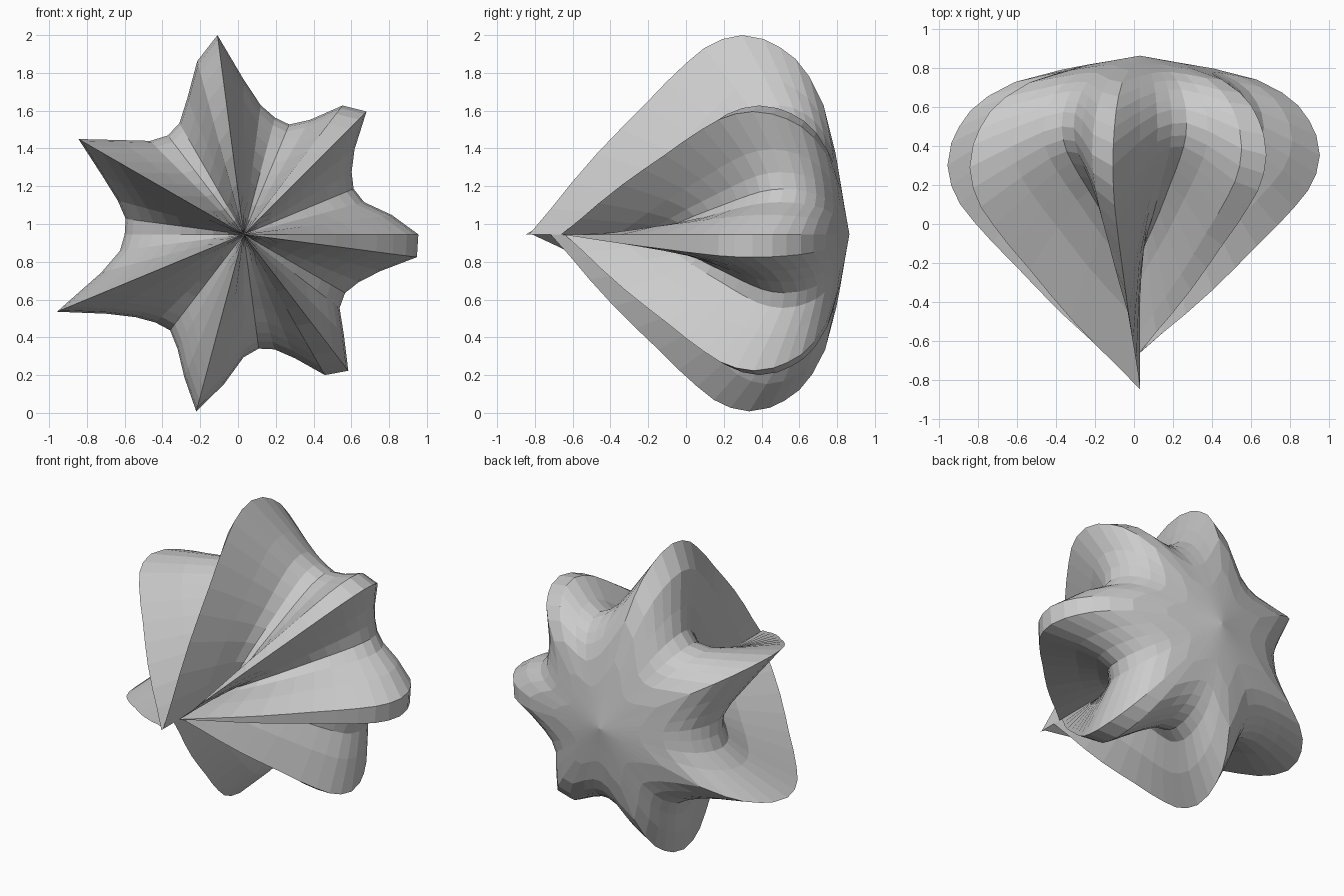
import bpy
import bmesh
from math import cos, sin, tau
from mathutils import Vector

# Remove the default object only
default_object = bpy.data.objects.get("Cube")
if default_object:
    bpy.data.objects.remove(default_object, do_unlink=True)

# Plain grey material
grey = bpy.data.materials.new("plain_grey")
grey.use_nodes = True
grey.diffuse_color = (0.6, 0.6, 0.6, 1)
grey.node_tree.nodes["Principled BSDF"].inputs["Base Color"].default_value = grey.diffuse_color

# Seven-pointed star outline: radius at even angle steps, counter-clockwise from +x
star_radii = [
    .925, .79, .66, .63, .66, .74,
    .92, .86, .7, .63, .64, .69, .82,
    1.064, .95, .78, .68, .66, .7, .82,
    1.01, .81, .69, .63, .63, .66, .78,
    1.07, .84, .72, .66, .64, .7, .82,
    .97, .8, .65, .61, .63, .71,
    .86, .91, .75, .64, .62, .66, .75, .925,
]

# Forward stretch of each of the seven fins, in the same order
fin_stretch = [1.025, 1.03, .985, 1.06, .97, 1.015, 1.03]

# Fin profile: (distance forward from the back apex, distance from the axis)
fin_profile = [
    (.035, .2), (.07, .41), (.13, .65), (.2, .79), (.27, .88), (.35, .94),
    (.43, .98), (.54, 1), (.64, .98), (.73, .935), (.82, .86), (.92, .765),
    (1.03, .65), (1.15, .53), (1.27, .405), (1.4, .255), (1.5, .13), (1.61, 0),
]

back_apex = Vector((.03, .865, .945))


def stretch_at(turn):
    """Blend the stretch between neighbouring fins."""
    fins = len(fin_stretch)
    position = turn * fins
    lower = int(position)
    blend = position - lower
    return (fin_stretch[lower % fins] * (1 - blend)
            + fin_stretch[(lower + 1) % fins] * blend)


def add_fin_curve(bm, turn, size):
    """One profile curve, scaled about the back apex; each ends at its own front tip."""
    outward = Vector((cos(tau * turn), 0, sin(tau * turn)))
    forward = Vector((0, -stretch_at(turn), 0))
    return [bm.verts.new(back_apex + size * (forward * depth + outward * width))
            for depth, width in fin_profile]


def build_star_shell():
    bm = bmesh.new()
    apex = bm.verts.new(back_apex)
    count = len(star_radii)
    curves = [add_fin_curve(bm, i / count, radius)
              for i, radius in enumerate(star_radii)]

    # Skin neighbouring curves, with a fan closing the back
    for i, curve in enumerate(curves):
        following = curves[(i + 1) % count]
        bm.faces.new((apex, curve[0], following[0]))
        for row in range(len(fin_profile) - 1):
            bm.faces.new((curve[row], curve[row + 1],
                          following[row + 1], following[row]))

    bmesh.ops.recalc_face_normals(bm, faces=bm.faces)
    mesh = bpy.data.meshes.new("star_shell")
    bm.to_mesh(mesh)
    bm.free()
    mesh.materials.append(grey)
    shell = bpy.data.objects.new("star_shell", mesh)
    bpy.context.collection.objects.link(shell)


# Faceted star-shaped shell
build_star_shell()
